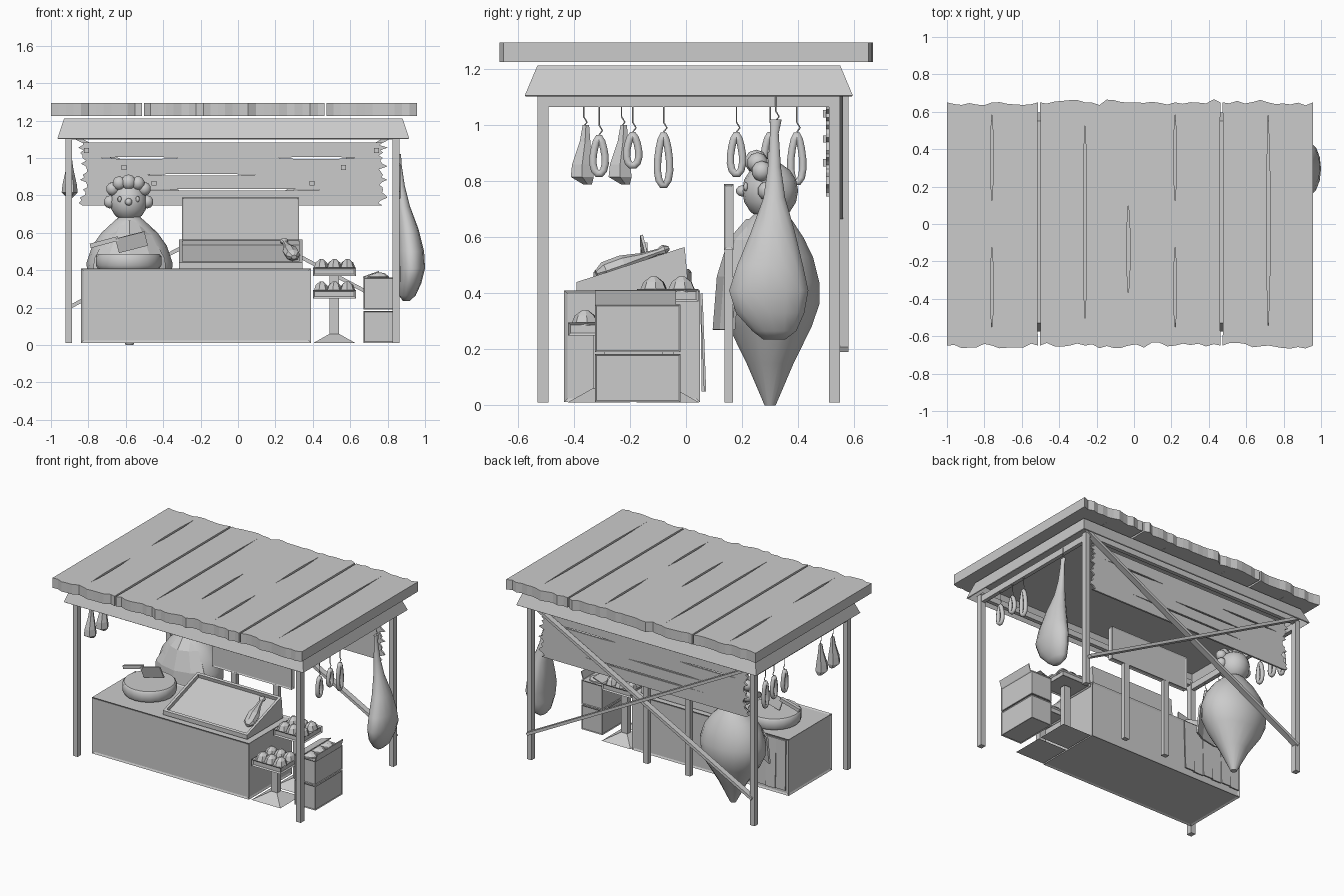
import bpy, bmesh, math, random
from mathutils import Matrix, Vector

random.seed(4)
if "Cube" in bpy.data.objects:
    bpy.data.objects.remove(bpy.data.objects["Cube"])


def finish(name, bm, smooth=None):
    bmesh.ops.recalc_face_normals(bm, faces=bm.faces)
    mesh = bpy.data.meshes.new(name)
    bm.to_mesh(mesh)
    bm.free()
    ob = bpy.data.objects.new(name, mesh)
    bpy.context.collection.objects.link(ob)
    if smooth:
        bpy.ops.object.select_all(action='DESELECT')
        ob.select_set(True)
        bpy.context.view_layer.objects.active = ob
        bpy.ops.object.shade_smooth_by_angle(angle=math.radians(smooth))
    return ob


def box(name, x, y, z, inset=0, depth=0, bevel=0):
    """Box from three (low, high) ranges, optionally with sunk panels."""
    bm = bmesh.new()
    bmesh.ops.create_cube(bm, size=1)
    for v in bm.verts:
        v.co = [lo + (c + 0.5) * (hi - lo) for c, (lo, hi) in zip(v.co, (x, y, z))]
    if inset:
        bmesh.ops.inset_individual(bm, faces=bm.faces[:], thickness=inset, depth=-depth)
    if bevel:
        bmesh.ops.bevel(bm, geom=bm.edges[:], offset=bevel, segments=1, affect='EDGES')
    return finish(name, bm)


def beam(name, a, b, w, t):
    a, b = Vector(a), Vector(b)
    h = (b - a).length / 2
    ob = box(name, (-w, w), (-t, t), (-h, h))
    ob.rotation_euler = (b - a).to_track_quat('Z', 'Y').to_euler()
    ob.location = (a + b) / 2
    return ob


def loft(name, rings, sides=12, smooth=None, turn=0.0):
    """Closed skin over rings given as (x, y, z, rx, ry)."""
    bm = bmesh.new()
    rows = []
    for x, y, z, rx, ry in rings:
        angles = [turn + math.tau * i / sides for i in range(sides)]
        rows.append([bm.verts.new((x + rx * math.cos(a), y + ry * math.sin(a), z)) for a in angles])
    for lo, hi in zip(rows, rows[1:]):
        for i in range(sides):
            j = (i + 1) % sides
            bm.faces.new((lo[i], lo[j], hi[j], hi[i]))
    bm.faces.new(rows[0][::-1])
    bm.faces.new(rows[-1])
    return finish(name, bm, smooth)


def ball(name, pos, size, segs=16, smooth=60):
    bm = bmesh.new()
    bmesh.ops.create_uvsphere(bm, u_segments=segs, v_segments=max(5, segs // 2), radius=1,
                              matrix=Matrix.Translation(pos) @ Matrix.Diagonal((*size, 1)))
    return finish(name, bm, smooth)


def tube(name, points, radius, cyclic=False):
    curve = bpy.data.curves.new(name, 'CURVE')
    curve.dimensions = '3D'
    curve.bevel_depth, curve.bevel_resolution = radius, 1
    curve.use_fill_caps = True
    spline = curve.splines.new('POLY')
    spline.points.add(len(points) - 1)
    for p, co in zip(spline.points, points):
        p.co = (*co, 1)
    spline.use_cyclic_u = cyclic
    ob = bpy.data.objects.new(name, curve)
    bpy.context.collection.objects.link(ob)
    bpy.ops.object.select_all(action='DESELECT')
    ob.select_set(True)
    bpy.context.view_layer.objects.active = ob
    bpy.ops.object.convert(target='MESH')


def boards(name, seams, v0, v1, jag, thick, matrix, gap=0.012):
    """Ragged-ended planks; each seam is (position, cracks along it)."""
    steps = 24

    def edge(seam, side):
        pts = []
        for i in range(steps + 1):
            v = v0 + (v1 - v0) * i / steps
            g = 0
            for a, b in seam[1]:
                t = (v - a) / (b - a)
                if 0 < t < 1:
                    g = gap * min(1, 4 * t, 4 * (1 - t))
            pts.append([seam[0] + side * g, v])
        return pts

    for n, (s, e) in enumerate(zip(seams, seams[1:])):
        left, right = edge(s, 1), edge(e, -1)
        k = 6
        ends = []
        for v, sign in ((v1, 1), (v0, -1)):
            row = [[s[0] + (e[0] - s[0]) * i / k, v + sign * random.uniform(-jag, jag)] for i in range(1, k)]
            ends.append(row)
        outline = left + ends[0] + right[::-1] + ends[1][::-1]
        bm = bmesh.new()
        face = bm.faces.new([bm.verts.new((u, v, 0)) for u, v in outline])
        out = bmesh.ops.extrude_face_region(bm, geom=[face])
        bmesh.ops.translate(bm, verts=[v for v in out['geom'] if isinstance(v, bmesh.types.BMVert)], vec=(0, 0, thick))
        bmesh.ops.transform(bm, matrix=matrix, verts=bm.verts)
        finish(f"{name}_{n}", bm)


# Plank roof
full, halves, most = [(-1, 1)], [(-0.55, -0.14), (0.14, 0.57)], [(-0.55, 0.57)]
boards("roof_plank", [(-1, []), (-0.76, halves), (-0.508, full), (-0.262, most), (-0.03, [(-0.37, 0.1)]),
                      (0.22, halves), (0.468, full), (0.718, most), (0.957, [])],
       -0.65, 0.65, 0.017, 0.07, Matrix.Translation((0, 0, 1.225)), 0.008)

# Awning sheet with flared skirt under the roof
bm = bmesh.new()
bmesh.ops.create_cube(bm, size=1)
for v in bm.verts:
    top = v.co.z > 0
    hx, hy = (0.905, 0.54) if top else (0.94, 0.585)
    v.co = (-0.025 + math.copysign(hx, v.co.x), 0.01 + math.copysign(hy, v.co.y), 1.212 if top else 1.105)
bmesh.ops.delete(bm, geom=[f for f in bm.faces if f.calc_center_median().z < 1.12], context='FACES_ONLY')
awning = finish("awning", bm)
awning.modifiers.new("Thickness", 'SOLIDIFY').thickness = 0.008

# Posts, rails and rear cross braces
X, Y = (-0.905, 0.845), (-0.51, 0.53)
for x in X:
    for y in Y:
        box("post", (x - 0.018, x + 0.018), (y - 0.02, y + 0.02), (0.01, 1.12))
    box("side_rail", (x - 0.014, x + 0.014), Y, (1.065, 1.11))
for y in Y:
    box("long_rail", X, (y - 0.014, y + 0.014), (1.1, 1.14))
beam("brace_a", (X[0], 0.54, 0.2), (X[1], 0.54, 1.13), 0.02, 0.01)
beam("brace_b", (X[0], 0.56, 1.13), (X[1], 0.56, 0.2), 0.02, 0.01)

# Ragged rear boards with bolts
to_wall = Matrix(((0, 1, 0, 0), (0, 0, 1, 0.5), (1, 0, 0, 0), (0, 0, 0, 1)))
boards("rear_board", [(0.745, []), (0.83, [(-0.45, 0.43)]), (0.91, [(-0.47, 0.08)]),
                      (1.0, [(-0.75, -0.3), (0.2, 0.65)]), (1.083, [])],
       -0.83, 0.775, 0.025, 0.012, to_wall, 0.005)
for x, z in ((-0.81, 1.04), (0.74, 1.04), (0.565, 0.95), (0.395, 0.865), (-0.61, 0.95), (-0.45, 0.865)):
    beam("bolt", (x, 0.488, z), (x, 0.505, z), 0.013, 0.013)

# Counter with cloth on its rear
box("counter", (-0.84, 0.39), (-0.435, 0.05), (0.012, 0.41), 0.018, 0.006)
for i in range(6):
    x = -0.82 + i * 0.075
    beam("cloth_fold", (x + 0.035, 0.055, 0.4), (x + 0.035, 0.06 + 0.008 * (i % 2), 0.05), 0.038, 0.004)

# Sloped display tray
bm = bmesh.new()
profile = ((-0.39, 0.41), (0.01, 0.41), (-0.005, 0.565), (-0.39, 0.44))
face = bm.faces.new([bm.verts.new((-0.315, y, z)) for y, z in profile])
out = bmesh.ops.extrude_face_region(bm, geom=[face])
bmesh.ops.translate(bm, verts=[v for v in out['geom'] if isinstance(v, bmesh.types.BMVert)], vec=(0.66, 0, 0))
bmesh.ops.recalc_face_normals(bm, faces=bm.faces)
slope = max(bm.faces, key=lambda f: f.normal.z)
bmesh.ops.inset_region(bm, faces=[slope], thickness=0.025)
out = bmesh.ops.extrude_face_region(bm, geom=[slope])
bmesh.ops.translate(bm, verts=[v for v in out['geom'] if isinstance(v, bmesh.types.BMVert)], vec=(0, 0.006, -0.025))
bmesh.ops.delete(bm, geom=[slope], context='FACES_ONLY') if slope.is_valid else None
finish("display_tray", bm)
leg = loft("tray_leg", [(0, 0, z, r, r * 0.8) for z, r in
                        ((0, 0.015), (0.03, 0.04), (0.1, 0.042), (0.18, 0.02), (0.24, 0.014), (0.26, 0.024), (0.28, 0.01))], 8)
leg.location = (0.3, -0.32, 0.47)
leg.rotation_euler = Vector((-0.06, 0.27, 0.095)).to_track_quat('Z', 'Y').to_euler()

# Chopping block and cleaver
loft("chopping_block", [(-0.585, -0.155, z, r, r) for z, r in
                        ((0.41, 0.165), (0.425, 0.175), (0.475, 0.175), (0.487, 0.165))], 20, 40)
beam("cleaver_handle", (-0.79, -0.15, 0.53), (-0.64, -0.15, 0.57), 0.012, 0.012)
blade = box("cleaver_blade", (-0.08, 0.08), (-0.005, 0.005), (-0.045, 0.035))
blade.location, blade.rotation_euler = (-0.57, -0.15, 0.555), (0.25, -0.25, 0)

# Price board on two posts
box("notice_board", (-0.3, 0.325), (0.135, 0.17), (0.555, 0.79), 0.012, 0.005)
for x in (-0.13, 0.2):
    box("notice_post", (x - 0.02, x + 0.02), (0.137, 0.168), (0.01, 0.56))

# Stepped tray stands with cuts of meat
for y, z in ((-0.31, 0.25), (-0.065, 0.37)):
    loft("stand_base", [(0.515, y, 0.01, 0.16, 0.16), (0.515, y, 0.06, 0.035, 0.035)], 4, turn=math.pi / 4)
    box("stand_pole", (0.49, 0.54), (y - 0.02, y + 0.02), (0.05, z))
    box("stand_tray", (0.4, 0.63), (y - 0.11, y + 0.11), (z, z + 0.045), 0.012, 0.008, 0)
    for i in range(3):
        for dy in (-0.05, 0.05):
            loft("meat_cut", [(0.445 + 0.07 * i, y + dy, z + h, r, r * 1.15) for h, r in
                              ((0.035, 0.045), (0.07, 0.032), (0.09, 0.009))], 7, turn=i + dy)

# Stacked crates, the upper one open
box("lower_crate", (0.67, 0.835), (-0.325, -0.02), (0.012, 0.183), 0.008, 0.004)
box("upper_crate", (0.67, 0.835), (-0.325, -0.02), (0.19, 0.36), 0.008, 0.004)
for a, b, y in ((0.67, 0.76, 0.392), (0.835, 0.85, 0.41)):
    flap = box("crate_flap", (0, 0.09 if a < 0.8 else 0.052), (-0.325, -0.035), (0, 0.006))
    flap.location = (a, 0, 0.36)
    flap.rotation_euler.y = -math.atan2(y - 0.36, b - a)
for i in range(3):
    ball("crate_meat", (0.75, -0.27 + 0.095 * i, 0.355), (0.06, 0.045, 0.035), 8, None)


def hook(x, y, low):
    tube("hook", [(x, y, 1.1), (x, y, low + 0.03), (x, y + 0.012, low + 0.01), (x, y, low - 0.005)], 0.003)


# Hanging sausage rings on both sides
for x, y, top, bottom in ((0.855, -0.31, 0.97, 0.81), (0.855, -0.19, 0.98, 0.84), (0.855, -0.08, 0.98, 0.77),
                          (-0.9, 0.18, 0.98, 0.81), (-0.9, 0.3, 0.98, 0.81), (-0.9, 0.395, 0.98, 0.78)):
    mid, half = (top + bottom) / 2, (top - bottom) / 2 - 0.015
    loop = []
    for i in range(14):
        a = math.tau * i / 14
        loop.append((x, y + 0.021 * math.cos(a) * (1 - 0.35 * math.sin(a)), mid + half * math.sin(a)))
    tube("sausage_ring", loop, 0.015, True)
    hook(x, y, top)

# Small hanging hams
for y in (-0.365, -0.23):
    loft("small_ham", [(-0.9, y + dy, z, r, r * 1.1) for z, dy, r in
                       ((1.0, 0.008, 0.012), (0.94, 0.005, 0.02), (0.86, -0.005, 0.038), (0.815, -0.005, 0.043),
                        (0.787, 0.015, 0.015))], 6)
    hook(-0.9, y, 1.0)

# Large hanging ham
loft("large_ham", [(0.86, 0.32, 1.02, 0.012, 0.022), (0.862, 0.315, 0.97, 0.012, 0.016),
                   (0.87, 0.315, 0.85, 0.022, 0.024), (0.885, 0.315, 0.74, 0.035, 0.04),
                   (0.91, 0.31, 0.62, 0.055, 0.08), (0.925, 0.3, 0.5, 0.07, 0.12),
                   (0.93, 0.295, 0.41, 0.07, 0.145), (0.92, 0.3, 0.33, 0.06, 0.125),
                   (0.905, 0.315, 0.265, 0.045, 0.08), (0.9, 0.315, 0.235, 0.018, 0.04)], 14, 50)
hook(0.86, 0.32, 1.02)

# Seller: teardrop body, apron, head, curls and face
cx, cy = -0.58, 0.3
loft("seller_body", [(cx, cy, z, rx, ry) for z, rx, ry in
                     ((0, 0.02, 0.02), (0.15, 0.1, 0.085), (0.28, 0.19, 0.15), (0.36, 0.225, 0.178), (0.44, 0.23, 0.178),
                      (0.53, 0.2, 0.155), (0.6, 0.15, 0.12), (0.66, 0.085, 0.08), (0.69, 0.05, 0.05))], 18, 50)
bm = bmesh.new()
grid = []
for z, w, y in ((0.665, 0.07, 0.215), (0.59, 0.12, 0.15), (0.46, 0.19, 0.11), (0.27, 0.2, 0.095)):
    grid.append([bm.verts.new((cx + w * t, y + 0.07 * t * t, z)) for t in (-1, -0.6, 0, 0.6, 1)])
for up, down in zip(grid, grid[1:]):
    for i in range(4):
        bm.faces.new((up[i], up[i + 1], down[i + 1], down[i]))
finish("apron", bm).modifiers.new("Thickness", 'SOLIDIFY').thickness = 0.012
ball("seller_head", (cx - 0.005, cy, 0.765), (0.1, 0.1, 0.105))
for dx, y, z, r in ((-0.085, 0.27, 0.835, 0.037), (-0.05, 0.255, 0.865, 0.038), (0, 0.25, 0.87, 0.042),
                    (0.05, 0.255, 0.865, 0.038), (0.085, 0.27, 0.835, 0.037), (-0.1, 0.29, 0.765, 0.035),
                    (0.1, 0.29, 0.765, 0.035)):
    ball("curl", (cx - 0.005 + dx, y, z), (r, r, r), 10)
ball("nose", (cx - 0.005, 0.2, 0.765), (0.02, 0.022, 0.02), 8)
for side in (-1, 1):
    ball("eye", (cx - 0.005 + side * 0.048, 0.213, 0.78), (0.011, 0.008, 0.016), 8)
